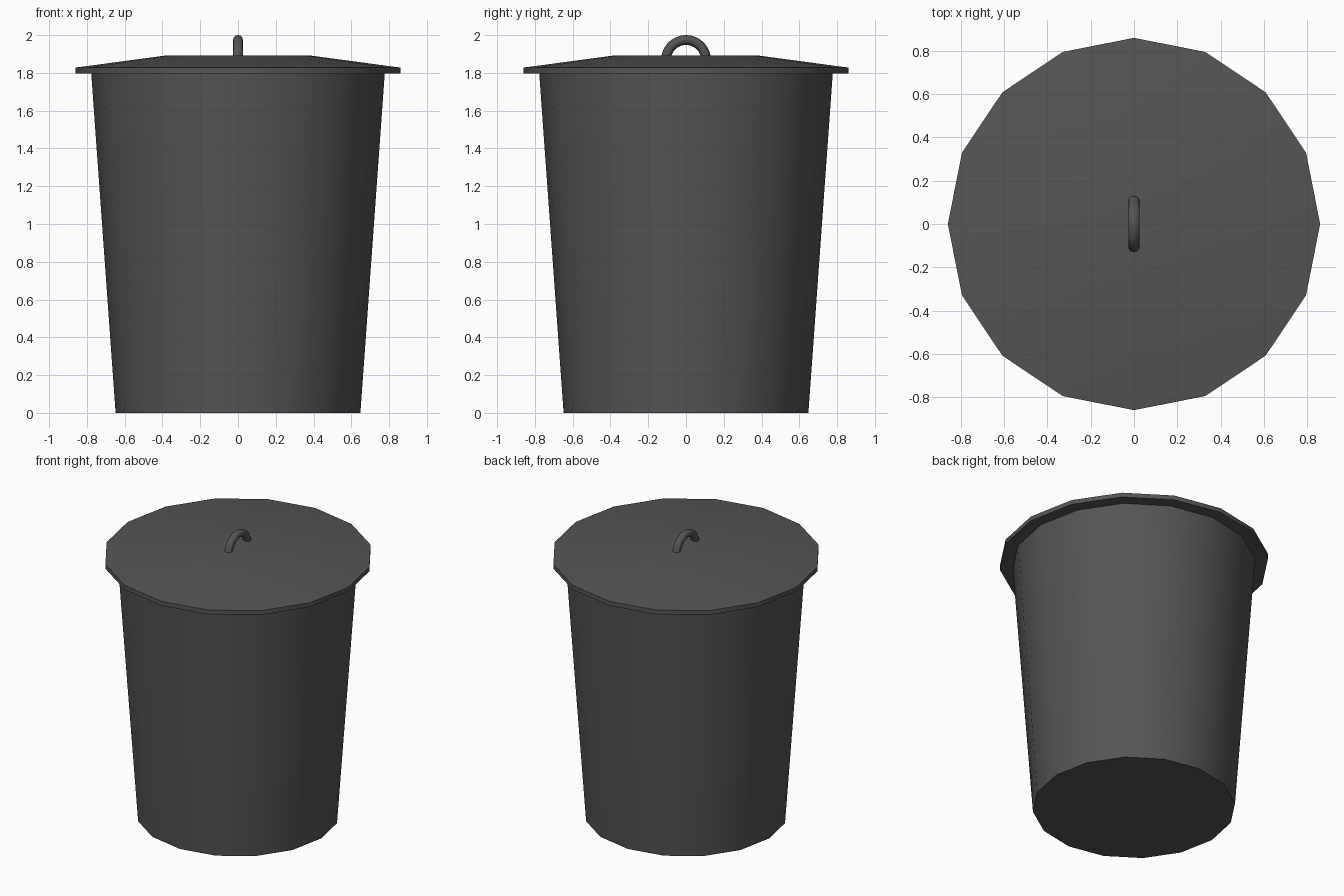
import bpy, bmesh
from math import pi, cos, sin, radians

if "Cube" in bpy.data.objects:
    bpy.data.objects.remove(bpy.data.objects["Cube"])

SIDES = 16
mat = bpy.data.materials.new("dark_grey")
mat.diffuse_color = (0.09, 0.09, 0.09, 1)
mat.use_nodes = True
mat.node_tree.nodes["Principled BSDF"].inputs["Base Color"].default_value = mat.diffuse_color


def finish(name, bm):
    bmesh.ops.recalc_face_normals(bm, faces=bm.faces)
    mesh = bpy.data.meshes.new(name)
    bm.to_mesh(mesh)
    bm.free()
    obj = bpy.data.objects.new(name, mesh)
    bpy.context.collection.objects.link(obj)
    mesh.materials.append(mat)
    bpy.ops.object.select_all(action='DESELECT')
    obj.select_set(True)
    bpy.context.view_layer.objects.active = obj
    bpy.ops.object.shade_smooth_by_angle(angle=radians(30))
    return obj


def skin(bm, rings, cap=True):
    """Bridge successive vertex rings and cap both ends."""
    for a, b in zip(rings, rings[1:]):
        n = len(a)
        for i in range(n):
            bm.faces.new((a[i], a[(i + 1) % n], b[(i + 1) % n], b[i]))
    if cap:
        bm.faces.new(rings[0])
        bm.faces.new(rings[-1])


def lathe(name, profile):
    bm = bmesh.new()
    rings = [[bm.verts.new((r * cos(2 * pi * i / SIDES), r * sin(2 * pi * i / SIDES), z))
              for i in range(SIDES)] for r, z in profile]
    skin(bm, rings)
    return finish(name, bm)


# Tapered bin body
lathe("bin_body", [(0.648, 0), (0.777, 1.797)])

# Shallow lid with a thin overhanging rim
lathe("lid", [(0.86, 1.797), (0.86, 1.828), (0.375, 1.893)])

# Arched handle, set into the lid top
R, r, zc, steps, tube = 0.106, 0.026, 1.868, 20, 12
bm = bmesh.new()
rings = []
for s in range(steps + 1):
    a = pi * s / steps
    rings.append([bm.verts.new((r * cos(2 * pi * t / tube),
                                (R + r * sin(2 * pi * t / tube)) * cos(a),
                                zc + (R + r * sin(2 * pi * t / tube)) * sin(a)))
                  for t in range(tube)])
skin(bm, rings)
finish("lid_handle", bm)
